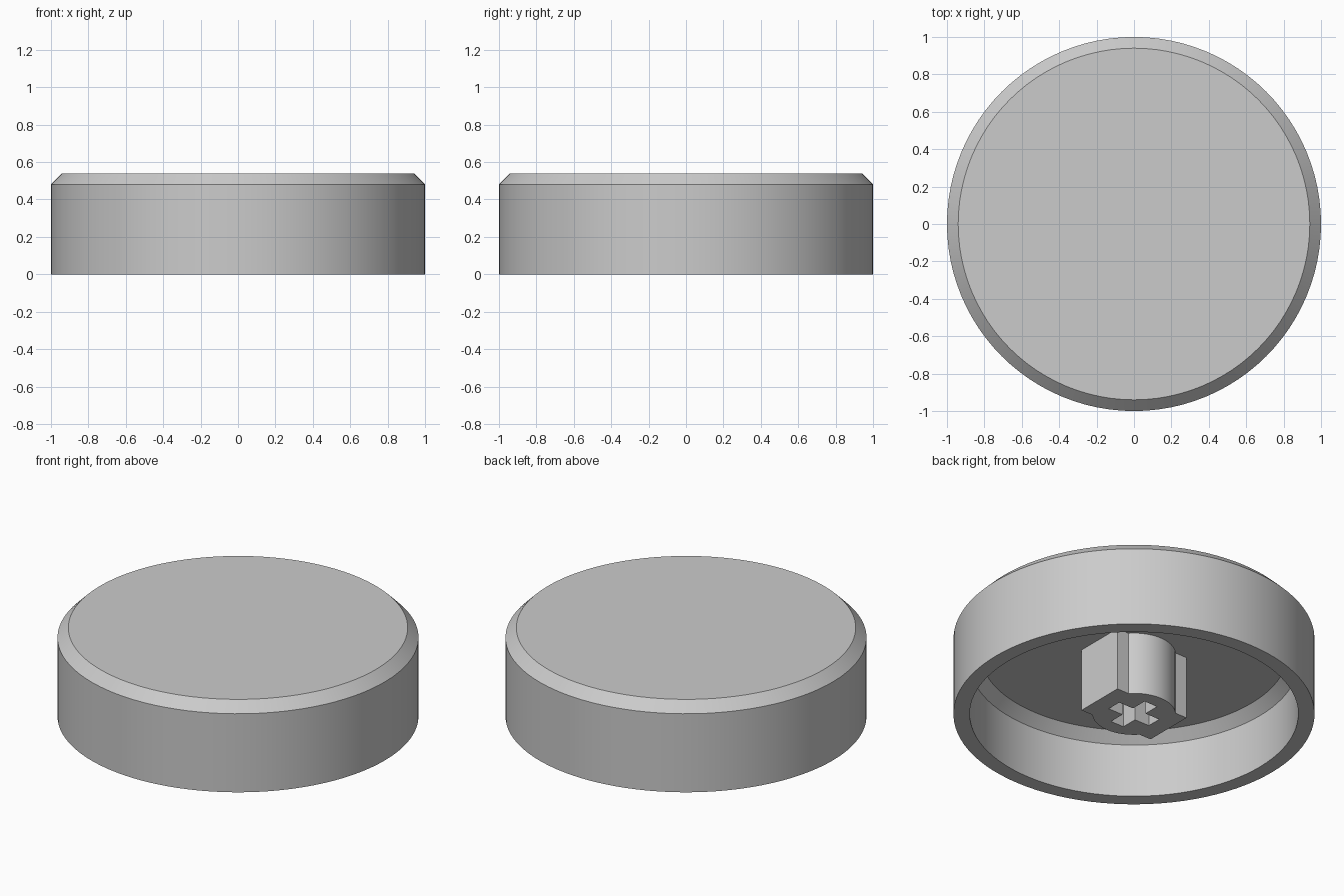
import bpy
import bmesh
import math

SEGMENTS = 96
CEILING = 0.385      # height of the hollow's ceiling

if "Cube" in bpy.data.objects:
    bpy.data.objects.remove(bpy.data.objects["Cube"], do_unlink=True)

# Single plain grey plastic
grey = bpy.data.materials.new("grey plastic")
grey.use_nodes = True
colour = (0.6, 0.6, 0.6, 1)
grey.diffuse_color = colour
grey.node_tree.nodes["Principled BSDF"].inputs["Base Color"].default_value = colour


def make_object(name, bm):
    bmesh.ops.recalc_face_normals(bm, faces=bm.faces)
    mesh = bpy.data.meshes.new(name)
    bm.to_mesh(mesh)
    bm.free()
    mesh.materials.append(grey)
    obj = bpy.data.objects.new(name, mesh)
    bpy.context.collection.objects.link(obj)
    return obj


def lathe(name, profile):
    """Turn a (radius, height) profile around z; end points lie on the axis."""
    bm = bmesh.new()
    verts = [bm.verts.new((r, 0, z)) for r, z in profile]
    edges = [bm.edges.new(pair) for pair in zip(verts, verts[1:])]
    bmesh.ops.spin(bm, geom=verts + edges, cent=(0, 0, 0), axis=(0, 0, 1),
                   angle=math.tau, steps=SEGMENTS, use_duplicate=False)
    bmesh.ops.remove_doubles(bm, verts=bm.verts, dist=0.0005)
    return make_object(name, bm)


def prism(name, outline, bottom, top):
    """Extrude a flat outline between two heights."""
    bm = bmesh.new()
    base = bm.faces.new([bm.verts.new((x, y, bottom)) for x, y in outline])
    moved = bmesh.ops.extrude_face_region(bm, geom=[base], use_keep_orig=True)["geom"]
    bmesh.ops.translate(bm, vec=(0, 0, top - bottom),
                        verts=[v for v in moved if isinstance(v, bmesh.types.BMVert)])
    return make_object(name, bm)


def boolean(target, tool, operation):
    mod = target.modifiers.new(operation.lower(), "BOOLEAN")
    mod.operation = operation
    mod.solver = "EXACT"
    mod.object = tool
    tool.hide_render = True
    bpy.context.view_layer.objects.active = target
    bpy.ops.object.modifier_apply(modifier=mod.name)
    bpy.data.objects.remove(tool, do_unlink=True)


def smooth(obj):
    bpy.ops.object.select_all(action="DESELECT")
    obj.select_set(True)
    bpy.context.view_layer.objects.active = obj
    bpy.ops.object.shade_smooth_by_angle(angle=math.radians(25))


# Hollow round cap with a chamfered rim inside and out
cap = lathe("cap_shell", [(0, 0.54), (0.94, 0.54), (1, 0.48), (1, 0),
                          (0.91, 0), (0.91, 0.327), (0.85, CEILING), (0, CEILING)])

# Central stem: round post merged with a rectangular bar
stem_top = CEILING + 0.02
post = [(0.23 * math.cos(math.tau * i / 64), 0.23 * math.sin(math.tau * i / 64))
        for i in range(64)]
stem = prism("stem", post, 0, stem_top)
bar = [(sx * 0.25, sy * 0.155) for sx, sy in ((-1, -1), (1, -1), (1, 1), (-1, 1))]
boolean(stem, prism("stem_bar", bar, 0, stem_top), "UNION")

# Cross-shaped socket in the underside of the stem
arm, half = 0.145, 0.045
corner = [(arm, -half), (arm, half), (half, half)]
cross = []
for turn in range(4):
    cross += corner
    corner = [(-y, x) for x, y in corner]
boolean(stem, prism("socket_cutter", cross, -0.1, 0.3), "DIFFERENCE")

for part in (cap, stem):
    smooth(part)
